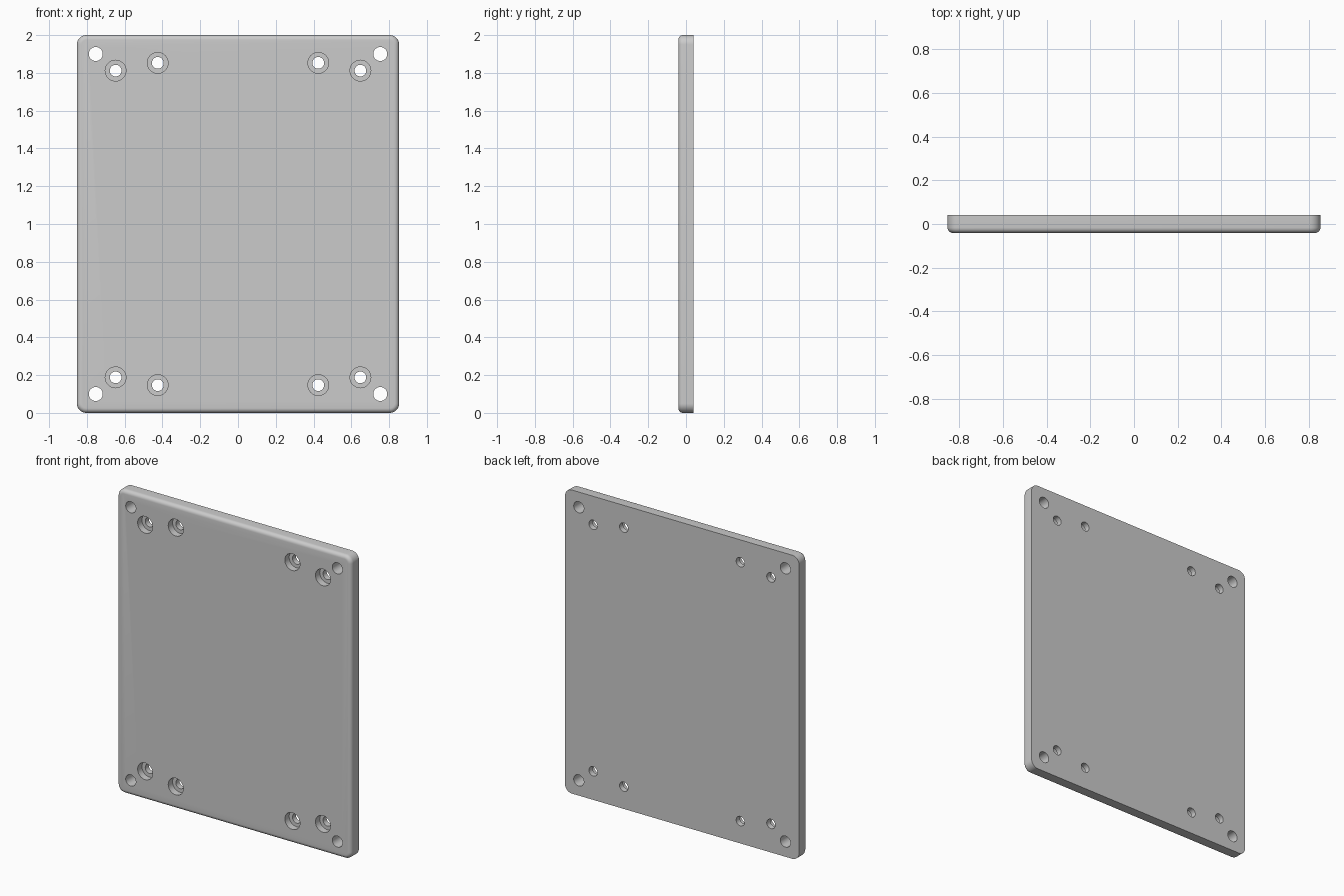
import bpy, bmesh, math
from mathutils import Matrix, Vector

if "Cube" in bpy.data.objects:
    bpy.data.objects.remove(bpy.data.objects["Cube"])

W, H, T = 1.706, 2.0, 0.082      # width, height, thickness
CORNER, FILLET = 0.05, 0.025


def make_object(name, bm):
    bmesh.ops.recalc_face_normals(bm, faces=bm.faces)
    mesh = bpy.data.meshes.new(name)
    bm.to_mesh(mesh)
    bm.free()
    obj = bpy.data.objects.new(name, mesh)
    bpy.context.collection.objects.link(obj)
    return obj


def add_cylinder(bm, x, z, radius, y0, y1, sides=40):
    mat = Matrix.Translation((x, (y0 + y1) / 2, z)) @ Matrix.Rotation(math.pi / 2, 4, 'X')
    bmesh.ops.create_cone(bm, cap_ends=True, segments=sides, radius1=radius,
                          radius2=radius, depth=y1 - y0, matrix=mat)


# Plate: rounded corners, then a soft rim on the front face only
bm = bmesh.new()
bmesh.ops.create_cube(bm, size=1, matrix=Matrix.Translation((0, 0, H / 2))
                      @ Matrix.Diagonal((W, T, H, 1)))
edges = [e for e in bm.edges if abs(e.verts[0].co.y - e.verts[1].co.y) > T / 2]
bmesh.ops.bevel(bm, geom=edges, offset=CORNER, segments=10, profile=0.5, affect='EDGES')
rim = [e for e in bm.edges if all(v.co.y < 0 for v in e.verts)]
bmesh.ops.bevel(bm, geom=rim, offset=FILLET, segments=6, profile=0.5, affect='EDGES')
plate = make_object("mounting_plate", bm)

# Holes, mirrored to all four corners: x, distance from centre in z
through, bores = bmesh.new(), bmesh.new()
for sx in (-1, 1):
    for sz in (-1, 1):
        add_cylinder(through, sx * 0.753, 1 + sz * 0.9, 0.037, -0.1, 0.1)
        for x, z in ((0.648, 0.812), (0.425, 0.853)):
            add_cylinder(through, sx * x, 1 + sz * z, 0.031, -0.1, 0.1)
            add_cylinder(bores, sx * x, 1 + sz * z, 0.055, -0.1, 0.004)

# Cut the counterbores first, then the through holes
bpy.context.view_layer.objects.active = plate
plate.select_set(True)
for name, cut_bm in (("counterbore_cutter", bores), ("hole_cutter", through)):
    cutter = make_object(name, cut_bm)
    cutter.hide_render = True
    mod = plate.modifiers.new(name, 'BOOLEAN')
    mod.operation = 'DIFFERENCE'
    mod.solver = 'EXACT'
    mod.object = cutter
    bpy.ops.object.modifier_apply(modifier=mod.name)
    bpy.data.objects.remove(cutter, do_unlink=True)

bpy.ops.object.shade_smooth_by_angle(angle=math.radians(30))
